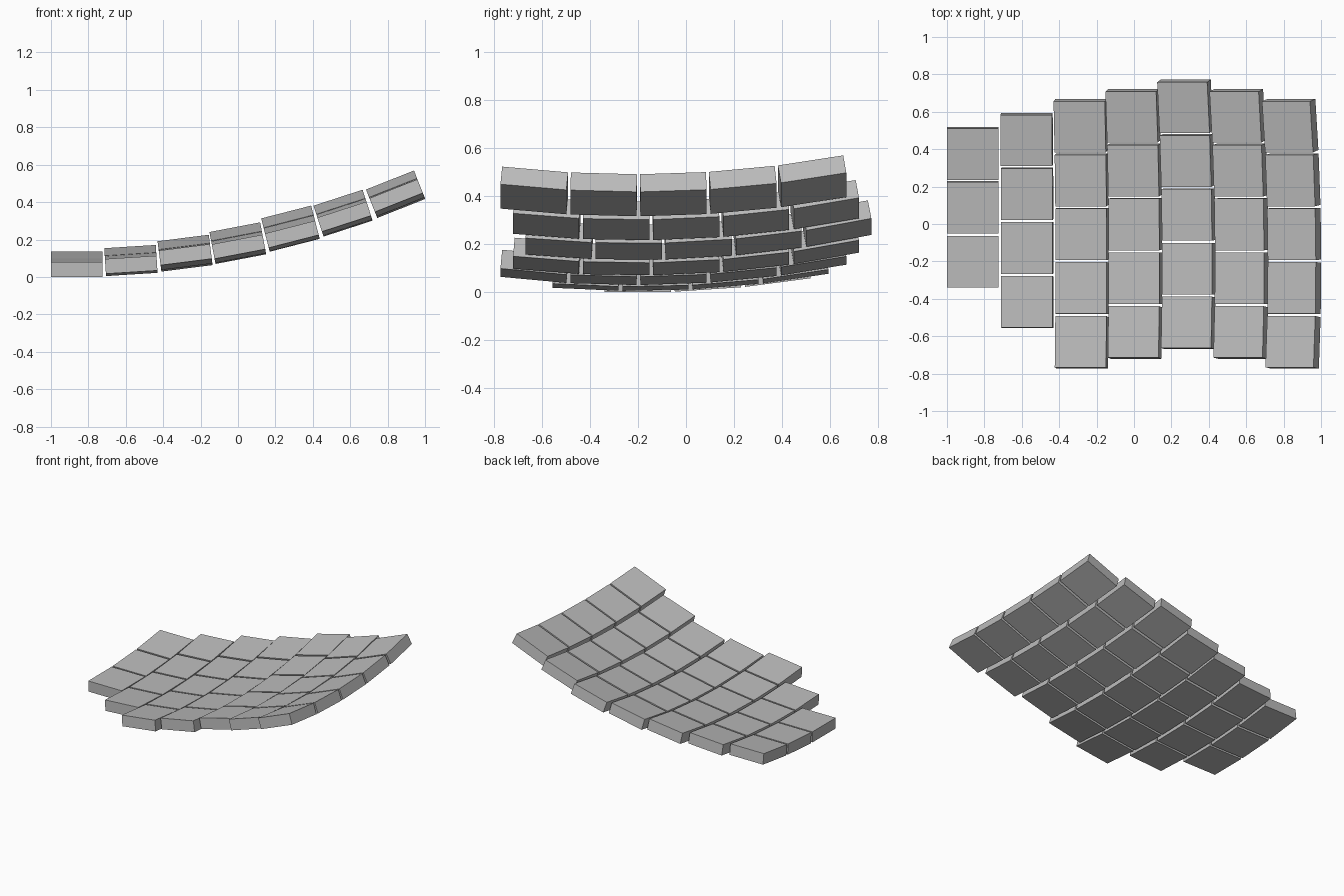
import bpy, bmesh
from math import radians, sqrt, asin
from mathutils import Matrix, Vector

cube = bpy.data.objects.get("Cube")
if cube:
    bpy.data.objects.remove(cube)

# Single stone grey
grey = bpy.data.materials.new("stone_grey")
grey.use_nodes = True
colour = (0.5, 0.5, 0.5, 1)
grey.diffuse_color = colour
grey.node_tree.nodes["Principled BSDF"].inputs["Base Color"].default_value = colour

SIDE, THICK, STEP = 0.276, 0.079, 0.292
RADIUS, LOW_Y = 4.58, -0.213    # bend along each row and its lowest point
TILT = 3.6                      # extra tilt of each row, in degrees

# Rows: x and z of the underside middle, rearmost tile y, tile count
ROWS = [
    (-0.862, 0.000, 0.383, 3),
    (-0.568, 0.015, 0.457, 4),
    (-0.273, 0.048, 0.532, 5),
    (0.015, 0.097, 0.585, 5),
    (0.303, 0.170, 0.637, 5),
    (0.588, 0.260, 0.585, 5),
    (0.872, 0.368, 0.532, 5),
]


def add_tile(bm, y):
    """Slab resting on the bend, turned to follow its slope."""
    d = y - LOW_Y
    sag = RADIUS - sqrt(RADIUS ** 2 - d ** 2)
    place = (Matrix.Translation((0, y, sag))
             @ Matrix.Rotation(asin(d / RADIUS), 4, 'X')
             @ Matrix.Translation((0, 0, THICK / 2))
             @ Matrix.Diagonal((SIDE, SIDE, THICK, 1)))
    bmesh.ops.create_cube(bm, size=1, matrix=place)


# Tile rows, each tilted more steeply than the last
for i, (x, z, back_y, count) in enumerate(ROWS):
    bm = bmesh.new()
    for k in range(count):
        add_tile(bm, back_y - k * STEP)
    mesh = bpy.data.meshes.new(f"tile_row_{i + 1}")
    bm.to_mesh(mesh)
    bm.free()
    mesh.materials.append(grey)
    row = bpy.data.objects.new(mesh.name, mesh)
    row.location = Vector((x, 0, z))
    row.rotation_euler = (0, radians(-TILT * i), 0)
    bpy.context.collection.objects.link(row)
